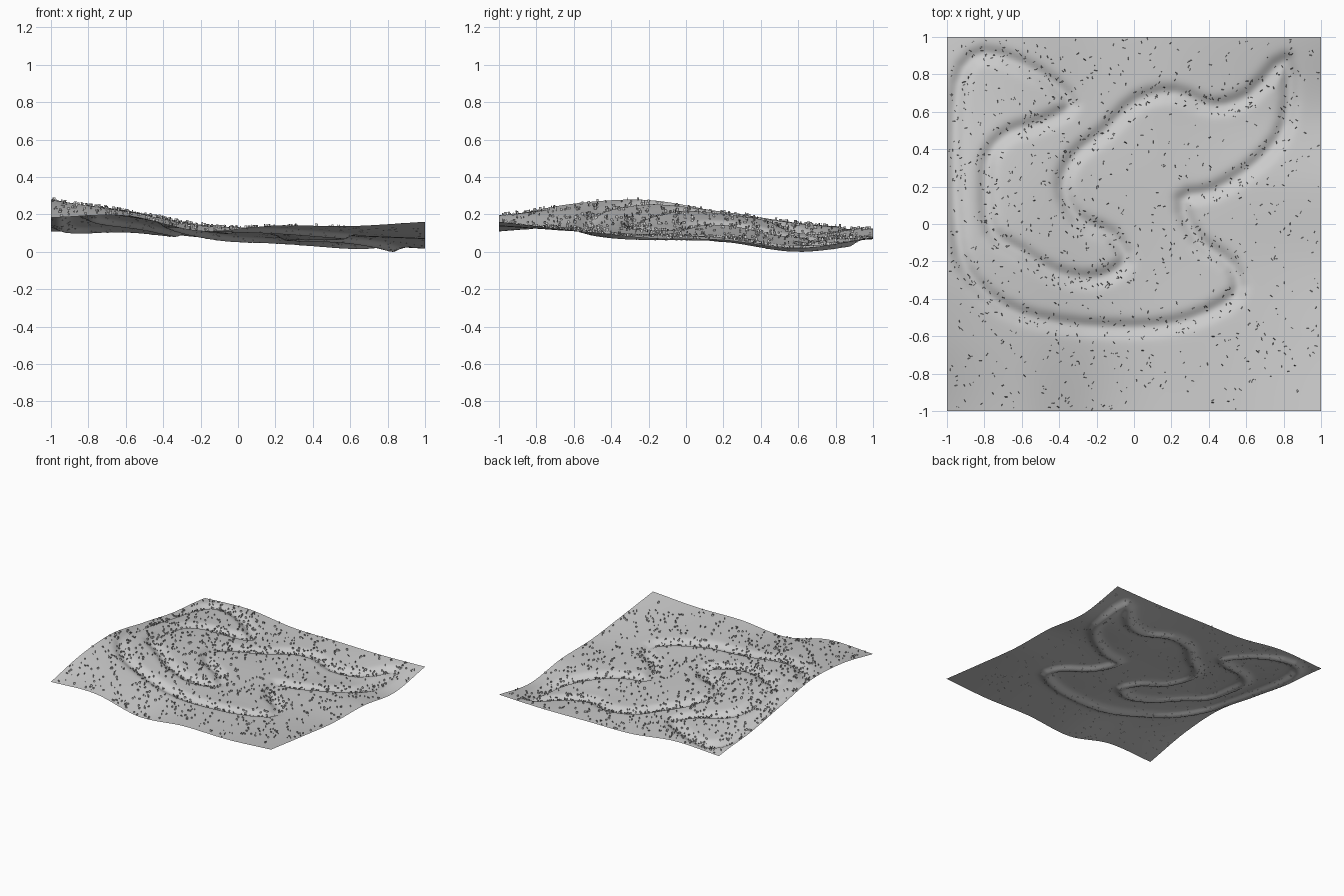
import bpy, math, random
from mathutils import Vector

if "Cube" in bpy.data.objects:
    bpy.data.objects.remove(bpy.data.objects["Cube"])

random.seed(4)
N = 150            # ground grid resolution
DITCH = 0.028      # depth of the ditch along the outline
WIDTH = 0.042      # its half width

# rolling base heights, rows from front to back, columns from left to right
BASE = [(.18, .19, .108, .138, .135, .158),
        (.255, .215, .14, .125, .108, .112),
        (.275, .215, .14, .10, .085, .07),
        (.22, .19, .125, .085, .075, .06),
        (.152, .145, .09, .07, .04, .014),
        (.105, .12, .075, .07, .065, .075)]

# outline of the winding bed
SHORE = [(.81, .87), (.62, .69), (.42, .63), (.22, .70), (.02, .66), (-.15, .5),
         (-.32, .36), (-.38, .2), (-.30, .03), (-.12, -.06), (-.05, -.2), (-.2, -.29),
         (-.42, -.26), (-.6, -.15), (-.76, -.04), (-.79, .2), (-.77, .38), (-.66, .49), (-.5, .54),
         (-.34, .64), (-.5, .8), (-.8, .91), (-.94, .75), (-.96, .3), (-.95, 0), (-.90, -.24),
         (-.7, -.44), (-.4, -.53), (0, -.555), (.3, -.51), (.54, -.38), (.52, -.22),
         (.34, -.08), (.26, .13), (.43, .18), (.66, .33), (.81, .54)]


def spline(p0, p1, p2, p3, t):
    return p1 + .5 * t * (p2 - p0 + t * (2*p0 - 5*p1 + 4*p2 - p3 + t * (3*(p1 - p2) + p3 - p0)))


def sample(vals, u):
    """Smooth curve through evenly spaced values, u in -1..1."""
    v = [2*vals[0] - vals[1], *vals, 2*vals[-1] - vals[-2]]
    f = (u + 1) / 2 * (len(vals) - 1)
    i = max(0, min(int(f), len(vals) - 2))
    return spline(v[i], v[i+1], v[i+2], v[i+3], f - i)


# round the outline
shore = []
for i in range(len(SHORE)):
    a, b, c, d = (Vector(SHORE[(i + k) % len(SHORE)]) for k in (-1, 0, 1, 2))
    shore += [tuple(spline(a, b, c, d, t)) for t in (0, 1/3, 2/3)]
SEGS = [(x0, y0, x1 - x0, y1 - y0, (x1-x0)**2 + (y1-y0)**2)
        for (x0, y0), (x1, y1) in zip(shore, shore[1:] + shore[:1])]


def shore_distance(x, y):
    """Signed distance to the outline, negative inside the bed."""
    best, inside = 9.0, False
    for x0, y0, dx, dy, l2 in SEGS:
        px, py = x - x0, y - y0
        t = max(0.0, min(1.0, (px*dx + py*dy) / l2))
        q = (px - t*dx)**2 + (py - t*dy)**2
        if q < best:
            best = q
        if (y0 > y) != (y0 + dy > y) and px < dx * py / dy:
            inside = not inside
    return -math.sqrt(best) if inside else math.sqrt(best)


def height(x, y, d):
    base = sample([sample(row, x) for row in BASE], y)
    return base - DITCH * math.exp(-(d / WIDTH)**2)


def mesh_object(name, verts, faces):
    me = bpy.data.meshes.new(name)
    me.from_pydata(verts, [], faces)
    ob = bpy.data.objects.new(name, me)
    bpy.context.collection.objects.link(ob)
    return ob


# ground sheet
verts = []
for j in range(N + 1):
    for i in range(N + 1):
        x, y = -1 + 2*i/N, -1 + 2*j/N
        verts.append((x, y, height(x, y, shore_distance(x, y))))
low = min(v[2] for v in verts)
verts = [(x, y, z - low) for x, y, z in verts]
W = N + 1
faces = [(j*W + i, j*W + i + 1, (j+1)*W + i + 1, (j+1)*W + i)
         for j in range(N) for i in range(N)]
ground = mesh_object("ground", verts, faces)
ground.data.polygons.foreach_set("use_smooth", [True] * len(faces))

# small upright grass blades, denser along the banks and on the left
gv, gf = [], []
while len(gf) < 1500:
    x, y = random.uniform(-.99, .99), random.uniform(-.99, .99)
    d = shore_distance(x, y)
    chance = 1 if abs(d) < .06 else (.3 if d < 0 else .42)
    if x > .2 and abs(d) > .06:
        chance *= .7
    if random.random() > chance:
        continue
    z = height(x, y, d) - low
    a = random.uniform(0, math.pi)
    w, h = random.uniform(.005, .008), random.uniform(.010, .015)
    c, s = w * math.cos(a), w * math.sin(a)
    lx, ly = random.uniform(-.004, .004), random.uniform(-.004, .004)
    k = len(gv)
    gv += [(x - c, y - s, z - .001), (x + c, y + s, z - .001),
           (x + c + lx, y + s + ly, z + h), (x - c + lx, y - s + ly, z + h)]
    gf.append((k, k+1, k+2, k+3))
mesh_object("grass_tufts", gv, gf)
